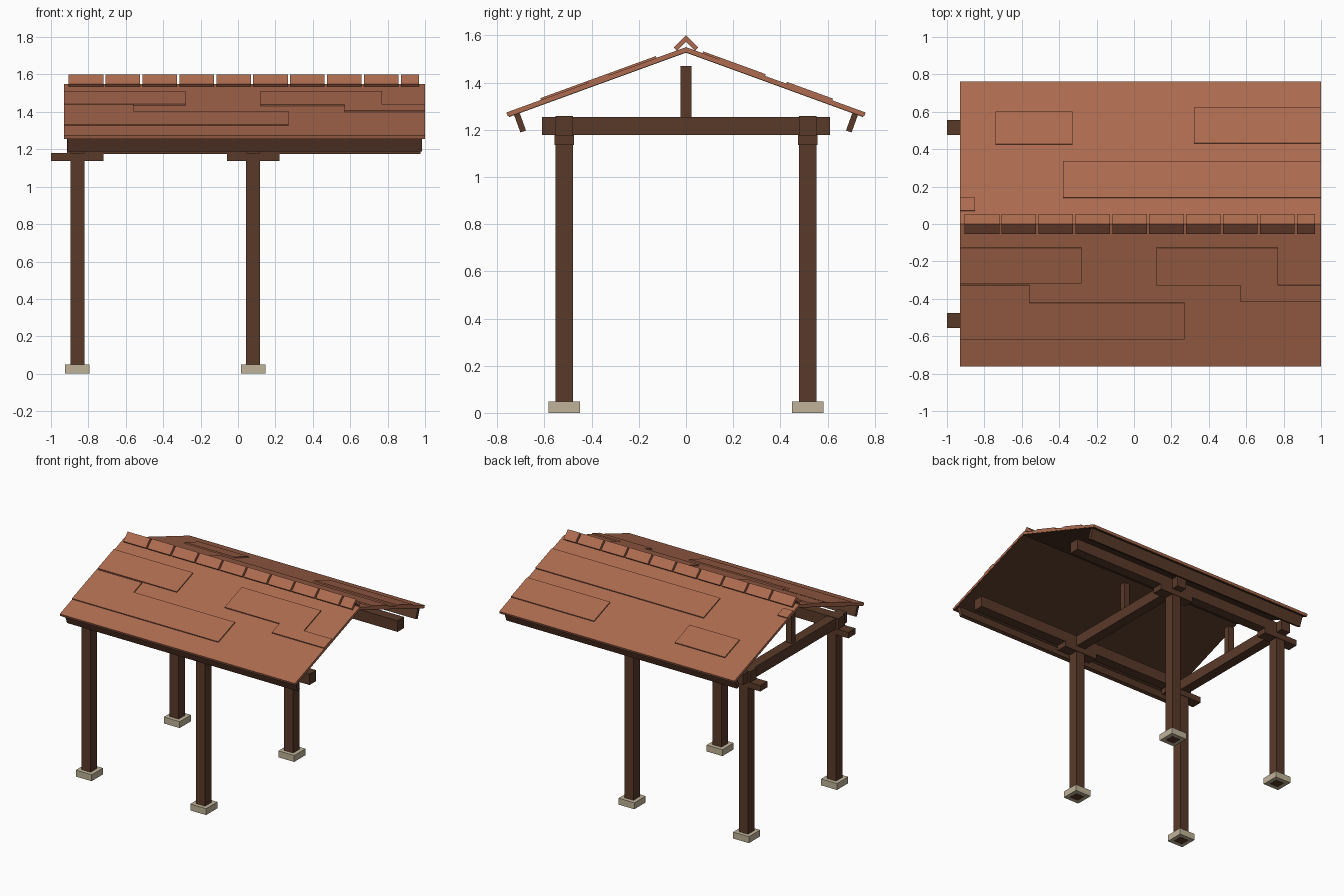
import bpy
import bmesh
import math
from mathutils import Matrix, Vector

if "Cube" in bpy.data.objects:
    bpy.data.objects.remove(bpy.data.objects["Cube"], do_unlink=True)


def make_material(name, rgb):
    mat = bpy.data.materials.new(name)
    mat.use_nodes = True
    mat.diffuse_color = (*rgb, 1)
    mat.node_tree.nodes["Principled BSDF"].inputs["Base Color"].default_value = (*rgb, 1)
    return mat


WOOD = make_material("dark brown wood", (0.1, 0.042, 0.022))
TILE = make_material("terracotta", (0.42, 0.148, 0.079))
STONE = make_material("pale stone", (0.53, 0.45, 0.32))


def box(name, mat, xs, ys, zs, frame=Matrix()):
    """Box spanning the given ranges, placed in a local frame."""
    bm = bmesh.new()
    spans = (xs, ys, zs)
    size = Matrix.Diagonal([b - a for a, b in spans] + [1])
    middle = Matrix.Translation([(a + b) / 2 for a, b in spans])
    bmesh.ops.create_cube(bm, size=1, matrix=frame @ middle @ size)
    bmesh.ops.recalc_face_normals(bm, faces=bm.faces)
    mesh = bpy.data.meshes.new(name)
    bm.to_mesh(mesh)
    bm.free()
    mesh.materials.append(mat)
    obj = bpy.data.objects.new(name, mesh)
    bpy.context.collection.objects.link(obj)


def around(c, half):
    return (c - half, c + half)


POST_X = (-0.859, 0.081)
POST_Y = 0.516
APEX = 1.55
PITCH = math.radians(20)

# Posts with stone feet and bracket blocks
for x in POST_X:
    for side in (-1, 1):
        y = side * POST_Y
        box("post", WOOD, around(x, 0.037), around(y, 0.037), (0, 1.18))
        box("foot", STONE, around(x, 0.065), around(y, 0.066), (0.0004, 0.048))
        box("bracket", WOOD, around(x, 0.141), around(y, 0.041), (1.136, 1.18))
    # Cross beam and king post of each truss
    box("cross_beam", WOOD, around(x, 0.037), around(0, 0.61), (1.177, 1.255))
    box("king_post", WOOD, around(x, 0.023), around(0, 0.023), (1.25, 1.47))

# Raised shingle patches: x start, x end, upper edge, lower edge along y
FRONT_PATCHES = [
    (-0.93, -0.28, 0.125, 0.315), (0.12, 0.77, 0.125, 0.325),
    (-0.93, -0.56, 0.325, 0.42), (0.57, 1.0, 0.325, 0.415),
    (-0.93, 0.27, 0.42, 0.615),
]
BACK_PATCHES = [
    (-0.38, 1.0, 0.14, 0.335), (-0.74, -0.33, 0.425, 0.6),
    (0.32, 1.0, 0.43, 0.62), (-0.93, -0.85, 0.07, 0.14),
]

# Two roof slopes: local y runs down the slope, local z points outward
for side, label, patches in ((-1, "front", FRONT_PATCHES), (1, "back", BACK_PATCHES)):
    down = Vector((0, side * math.cos(PITCH), -math.sin(PITCH)))
    out = Vector((0, side * math.sin(PITCH), math.cos(PITCH)))
    frame = Matrix((Vector((1, 0, 0)), down, out)).transposed().to_4x4()
    frame.translation = (0, 0, APEX)
    box(label + "_roof", TILE, (-0.93, 1.0), (0, 0.81), (-0.018, 0), frame)
    box(label + "_roof_lining", WOOD, (-0.928, 0.998), (0, 0.805), (-0.022, -0.017), frame)
    box(label + "_fascia", WOOD, (-0.912, 0.983), (0.758, 0.783), (-0.1, -0.02), frame)
    for x0, x1, y0, y1 in patches:
        span = (y0 / math.cos(PITCH), y1 / math.cos(PITCH))
        box(label + "_shingle_patch", TILE, (x0, x1), span, (-0.002, 0.008), frame)
    # Long beam carrying the slope
    box(label + "_long_beam", WOOD, (-0.915, 0.975), around(side * POST_Y, 0.038), (1.176, 1.258))

# Ridge caps: two plates meeting at a right angle, resting on the slopes
ridge = Matrix.Translation((0, 0, APEX - 0.002)) @ Matrix.Rotation(math.pi / 4, 4, "X")
for i in range(10):
    start = -0.905 + i * 0.1973
    xs = (start, min(start + 0.185, 0.969))
    box("front_ridge_cap", TILE, xs, (-0.037, 0.037), (0.017, 0.037), ridge)
    box("back_ridge_cap", TILE, xs, (0.017, 0.037), (-0.037, 0.017), ridge)
